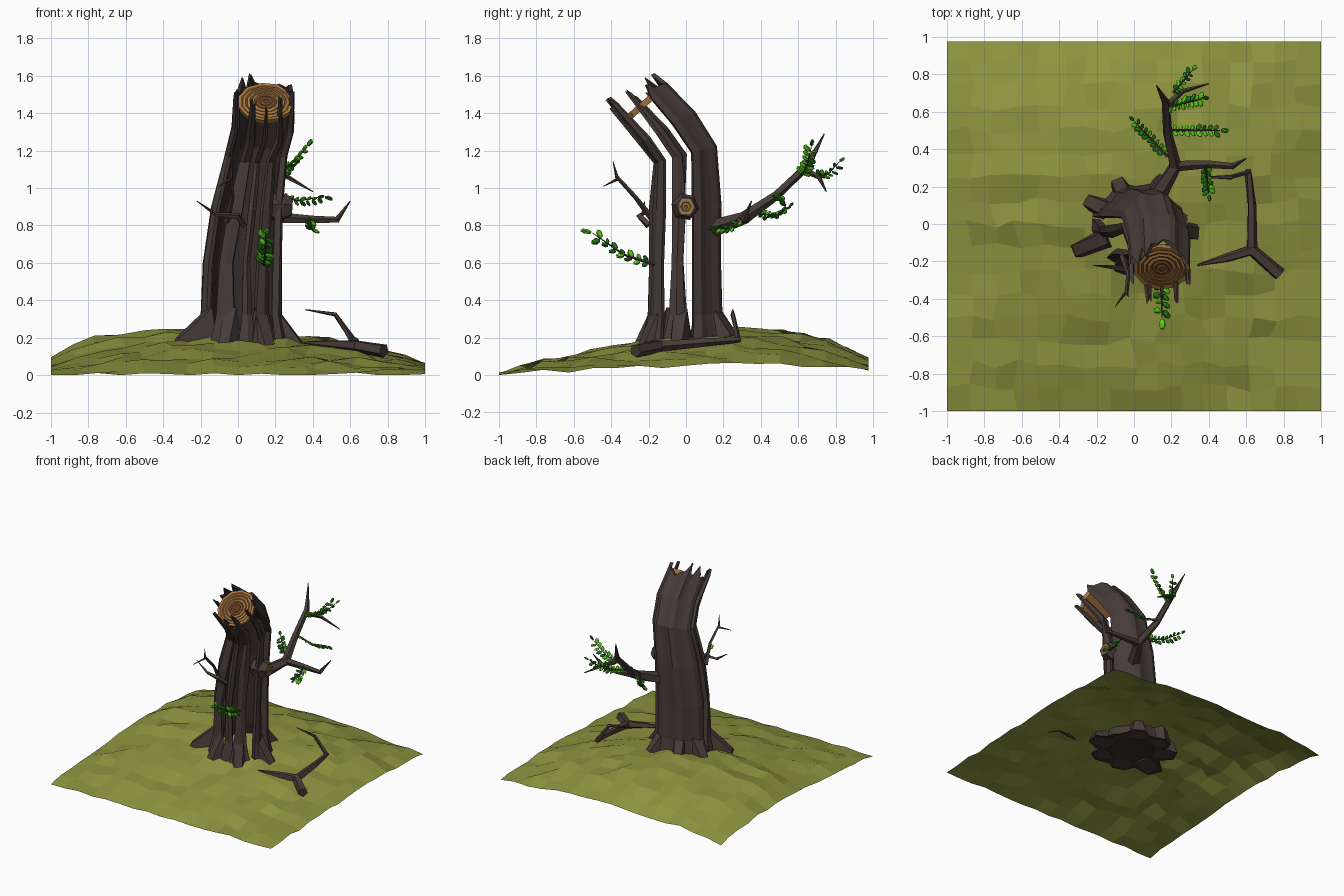
import bpy, bmesh, math, random
from mathutils import Vector, Matrix

if "Cube" in bpy.data.objects:
    bpy.data.objects.remove(bpy.data.objects["Cube"])

random.seed(7)

def mat(name, rgb):
    m = bpy.data.materials.new(name)
    m.diffuse_color = (*rgb, 1)
    m.use_nodes = True
    m.node_tree.nodes["Principled BSDF"].inputs["Base Color"].default_value = m.diffuse_color
    return m

GRASS = mat("olive grass", (.265, .295, .050))
BARK = mat("bark", (.062, .044, .039))
INNER = mat("dark inner bark", (.036, .026, .023))
WOOD = mat("cut wood", (.40, .20, .055))
RING = mat("growth ring", (.17, .07, .024))
BRIGHT = mat("bright leaf", (.10, .62, .008))
DEEP = mat("deep leaf", (.014, .18, .007))

def finish(name, bm, mats, normals=True):
    if normals:
        bmesh.ops.recalc_face_normals(bm, faces=bm.faces)
    me = bpy.data.meshes.new(name)
    bm.to_mesh(me)
    bm.free()
    for m in mats:
        me.materials.append(m)
    ob = bpy.data.objects.new(name, me)
    bpy.context.collection.objects.link(ob)
    return ob

def lerp(table, t):
    for (a, u), (b, v) in zip(table, table[1:]):
        if t <= b:
            return u + (v - u) * (t - a) / (b - a)
    return table[-1][1]

# Ground sheet: product of the two silhouette profiles, slightly lumpy
PX = [(-1, .09), (-.8, .185), (-.5, .225), (-.2, .25), (.2, .23), (.5, .185), (.8, .12), (1, .06)]
PY = [(-1, .01), (-.75, .08), (-.5, .13), (-.2, .19), (0, .23), (.3, .26), (.6, .23), (.8, .17), (1, .09)]
bm = bmesh.new()
bmesh.ops.create_grid(bm, x_segments=16, y_segments=16, size=1)
for v in bm.verts:
    x, y = v.co.x, v.co.y
    inside = abs(x) < .99 and abs(y) < .99
    lump = random.uniform(-.022, .02) if inside else random.uniform(-.012, .012)
    v.co.z = max(0, lerp(PX, x) * lerp(PY, y) / .255 + lump)
    if inside:
        v.co.x += random.uniform(-.025, .025)
        v.co.y += random.uniform(-.025, .025)
    if y > .99:
        v.co.y = .975
    if x < -.99 and y < -.99:
        v.co.z = 0
finish("ground", bm, [GRASS], False)

# Trunk sections: centre x, y, z, radius x, radius y, tilt
LEVELS = [(.02, .0, .13, .27, .25, 0), (.02, .0, .32, .22, .205, 0), (.025, .0, .6, .214, .197, 0),
          (.05, .0, .9, .194, .2, 5), (.1, .0, 1.18, .17, .18, 15),
          (.135, -.1, 1.325, .17, .18, 30), (.14, -.285, 1.53, .165, .17, 27)]

def on_section(level, ang, k):
    cx, cy, z, rx, ry, t = level
    a, t = math.radians(ang), math.radians(t)
    s = ry * k * math.sin(a)
    return Vector((cx + rx * k * math.cos(a), cy + s * math.cos(t), z + s * math.sin(t)))

def bark_piece(name, a0, a1, n, inner, widths, jag, wiggle=0):
    bm = bmesh.new()
    mult = [1 if (i // 2) % 2 == 0 else .92 for i in range(n + 1)]
    tips = [random.uniform(-jag, jag * .3) for i in range(n + 1)]
    rows = []
    for li, L in enumerate(LEVELS):
        mid = (a0 + a1) / 2 + random.uniform(-wiggle, wiggle)
        half = (a1 - a0) / 2 * widths[li]
        out, inn = [], []
        for i in range(n + 1):
            ang = mid - half + 2 * half * i / n
            last = li == len(LEVELS) - 1
            up = Vector((0, -.65, .7)) * tips[i] if last else Vector()
            out.append(bm.verts.new(on_section(L, ang, mult[i]) + up))
            inn.append(bm.verts.new(on_section(L, ang, max(inner, .86) if last else inner) + up))
        rows.append((out, inn))
    for (o0, i0), (o1, i1) in zip(rows, rows[1:]):
        for i in range(n):
            bm.faces.new((o0[i], o0[i + 1], o1[i + 1], o1[i]))
            bm.faces.new((i0[i + 1], i0[i], i1[i], i1[i + 1])).material_index = 1
        bm.faces.new((i0[0], o0[0], o1[0], i1[0]))
        bm.faces.new((o0[n], i0[n], i1[n], o1[n]))
    for o, i_ in (rows[0], rows[-1]):
        for i in range(n):
            bm.faces.new((o[i], o[i + 1], i_[i + 1], i_[i]))
    finish(name, bm, [BARK, INNER])

# Back half of the hollow trunk, then the loose strips across the open front
bark_piece("trunk_shell", 12, 168, 13, .76, [1.05, 1, 1, 1, 1, 1, .97], .1)
for name, ang, wide in [("left", 191, 11), ("front_left", 246, 12), ("front", 275, 7),
                        ("front_right", 304, 12), ("right", 347, 11)]:
    bark_piece("bark_strip_" + name, ang - wide, ang + wide, 2, .82,
               [1.7, 1.1, .8, 1, .8, .7, .3], .07, 4)

def add_tube(bm, pts, radii, sides=5):
    pts = [Vector(p) for p in pts]
    rows = []
    for i, (p, r) in enumerate(zip(pts, radii)):
        d = (pts[min(i + 1, len(pts) - 1)] - pts[max(i - 1, 0)]).normalized()
        u = d.cross(Vector((.1, .2, 1)) if abs(d.z) < .9 else Vector((1, 0, 0))).normalized()
        w = d.cross(u)
        rows.append([bm.verts.new(p + r * (u * math.cos(a) + w * math.sin(a)))
                     for a in (2 * math.pi * j / sides for j in range(sides))])
    for r0, r1 in zip(rows, rows[1:]):
        for j in range(sides):
            k = (j + 1) % sides
            bm.faces.new((r0[j], r0[k], r1[k], r1[j]))
    bm.faces.new(rows[0][::-1])
    bm.faces.new(rows[-1])

def tubes(name, *paths, sides=5):
    bm = bmesh.new()
    for pts, radii in paths:
        add_tube(bm, pts, radii, sides)
    finish(name, bm, [BARK])

# Buttress roots: wedges running from the trunk wall down into the ground
ROOTS = [(203, .39, .25), (155, .34, .26), (115, .3, .28), (60, .31, .27), (-9, .35, .22), (250, .3, .22), (302, .31, .2)]
for i, (deg, reach, top) in enumerate(ROOTS):
    a = math.radians(deg)
    d, s, c = Vector((math.cos(a), math.sin(a), 0)), Vector((-math.sin(a), math.cos(a), 0)), Vector((.02, 0, 0))
    bm = bmesh.new()
    corner = lambda r, w, z: bm.verts.new(c + d * r + s * w + Vector((0, 0, z)))
    lo = [corner(.17, -.07, .12), corner(reach, -.05, .12), corner(reach, .05, .12), corner(.17, .07, .12)]
    hi = [corner(.185, -.035, .36), corner(reach - .02, -.03, top - .05), corner(reach - .02, .03, top - .05), corner(.185, .035, .36)]
    bm.faces.new(lo[::-1])
    bm.faces.new(hi)
    for j in range(4):
        k = (j + 1) % 4
        bm.faces.new((lo[j], lo[k], hi[k], hi[j]))
    finish("root_%d" % i, bm, [BARK])

# Dark star-shaped underside
bm = bmesh.new()
hub = bm.verts.new((.02, 0, .14))
star = []
for deg, reach, top in sorted((d % 360, r, t) for d, r, t in ROOTS):
    for da, r in ((-9, reach), (9, reach), (22, .26)):
        a = math.radians(deg + da)
        star.append(bm.verts.new((.02 + r * math.cos(a), r * math.sin(a), .118)))
for a, b in zip(star, star[1:] + star[:1]):
    bm.faces.new((hub, b, a))
finish("trunk_underside", bm, [INNER], False)

# Cut wood with growth rings: light bands divided by dark ones, dark towards the heart
def cut_disc(name, centre, normal, radius, depth, rings, sides):
    bm = bmesh.new()
    spec = [(.95, -depth, 0), (1, 0, 0)]
    for i in range(rings):
        spec += [(1 - (i + .55) / rings, 0, 0 if i < rings * .6 else 1), (1 - (i + .97) / rings, -.004, 1)]
    prev = None
    for r, z, m in spec:
        row = [bm.verts.new((radius * r * math.cos(2 * math.pi * j / sides),
                             radius * r * math.sin(2 * math.pi * j / sides), z)) for j in range(sides)]
        if prev:
            for j in range(sides):
                k = (j + 1) % sides
                bm.faces.new((prev[j], prev[k], row[k], row[j])).material_index = m
        else:
            bm.faces.new(row[::-1])
        prev = row
    bm.faces.new(prev).material_index = 1
    q = Vector(normal).to_track_quat('Z', 'Y')
    bm.transform(Matrix.Translation(centre) @ q.to_matrix().to_4x4())
    finish(name, bm, [WOOD, RING])

cut_disc("cut_top", (.148, -.237, 1.462), (0, -.66, .75), .152, .035, 6, 11)
tubes("knot_stub", ([(.16, -.01, .9), (.24, -.005, .9), (.285, 0, .9)], [.07, .075, .055]), sides=6)
cut_disc("knot_face", (.289, 0, .9), (1, 0, 0), .046, .02, 2, 6)

# Living limb on the back right, with bare forks
tubes("limb",
      ([(.12, .14, .78), (.22, .31, .84), (.18, .48, .96), (.17, .65, 1.12), (.12, .74, 1.29)],
       [.05, .036, .026, .022, .003]),
      ([(.22, .31, .84), (.4, .32, .83), (.53, .31, .83), (.6, .35, .93)], [.03, .022, .018, .003]),
      ([(.17, .63, 1.1), (.26, .71, 1.06), (.4, .75, .98)], [.02, .014, .003]))

# Dead twigs on the front strips
tubes("dead_twigs",
      ([(-.06, -.17, .82), (-.03, -.27, .95), (-.04, -.37, 1.06), (-.03, -.39, 1.14)], [.018, .012, .01, .002]),
      ([(-.04, -.36, 1.05), (-.1, -.44, 1.01)], [.009, .002]),
      ([(.03, -.2, .8), (0, -.25, .85), (-.12, -.23, .86), (-.22, -.22, .93)], [.02, .017, .011, .002]), sides=4)

# Fallen branch on the ground
tubes("fallen_branch",
      ([(.78, -.27, .13), (.63, -.14, .155), (.5, -.18, .165), (.34, -.22, .175)], [.038, .034, .024, .005]),
      ([(.63, -.14, .155), (.63, .1, .175), (.61, .28, .19), (.52, .25, .325), (.36, .25, .35)],
       [.03, .024, .02, .013, .003]))

# Leafy sprigs: start, end, leaf pairs, leaf length, share of bright leaves
SPRIGS = [((.14, -.17, .59), (.15, -.5, .76), 7, .03, .5), ((.18, .5, .97), (.46, .5, .955), 8, .023, .6),
          ((.17, .62, 1.07), (.37, .67, 1.22), 8, .024, .65), ((.21, .7, 1.07), (.31, .82, 1.14), 5, .02, .4),
          ((.18, .36, .87), (0, .55, .9), 8, .023, .3), ((.38, .31, .84), (.4, .16, .79), 6, .022, .35)]
for si, (a, b, pairs, size, bright) in enumerate(SPRIGS):
    a, b = Vector(a), Vector(b)
    d = (b - a).normalized()
    side = d.cross(Vector((0, 0, 1))).normalized()
    up = side.cross(d)
    sag = lambda t: a.lerp(b, t) - Vector((0, 0, .03 * math.sin(math.pi * t)))
    tubes("sprig_stem_%d" % si, ([sag(0), sag(.5), b], [.009, .006, .002]), sides=4)
    bm = bmesh.new()
    for i in range(pairs * 2 + 1):
        t = .1 + .9 * (i // 2) / pairs
        s = 0 if i == pairs * 2 else (1 if i % 2 else -1)
        along = (d * .6 + side * s * .8 + up * (.55 * s + random.uniform(-.3, .3))).normalized()
        across = along.cross(up + side * random.uniform(-.8, .8)).normalized()
        rot = Matrix((along, across, along.cross(across))).transposed().to_4x4()
        k = size * random.uniform(.8, 1.15)
        m = Matrix.Translation(sag(t) + along * k * 1.05) @ rot @ Matrix.Diagonal((k, k * .62, k * .4, 1))
        verts = bmesh.ops.create_icosphere(bm, subdivisions=1, radius=1, matrix=m)["verts"]
        tone = 0 if random.random() < bright else 1
        for f in {f for v in verts for f in v.link_faces}:
            f.material_index = tone
    finish("sprig_leaves_%d" % si, bm, [BRIGHT, DEEP])
